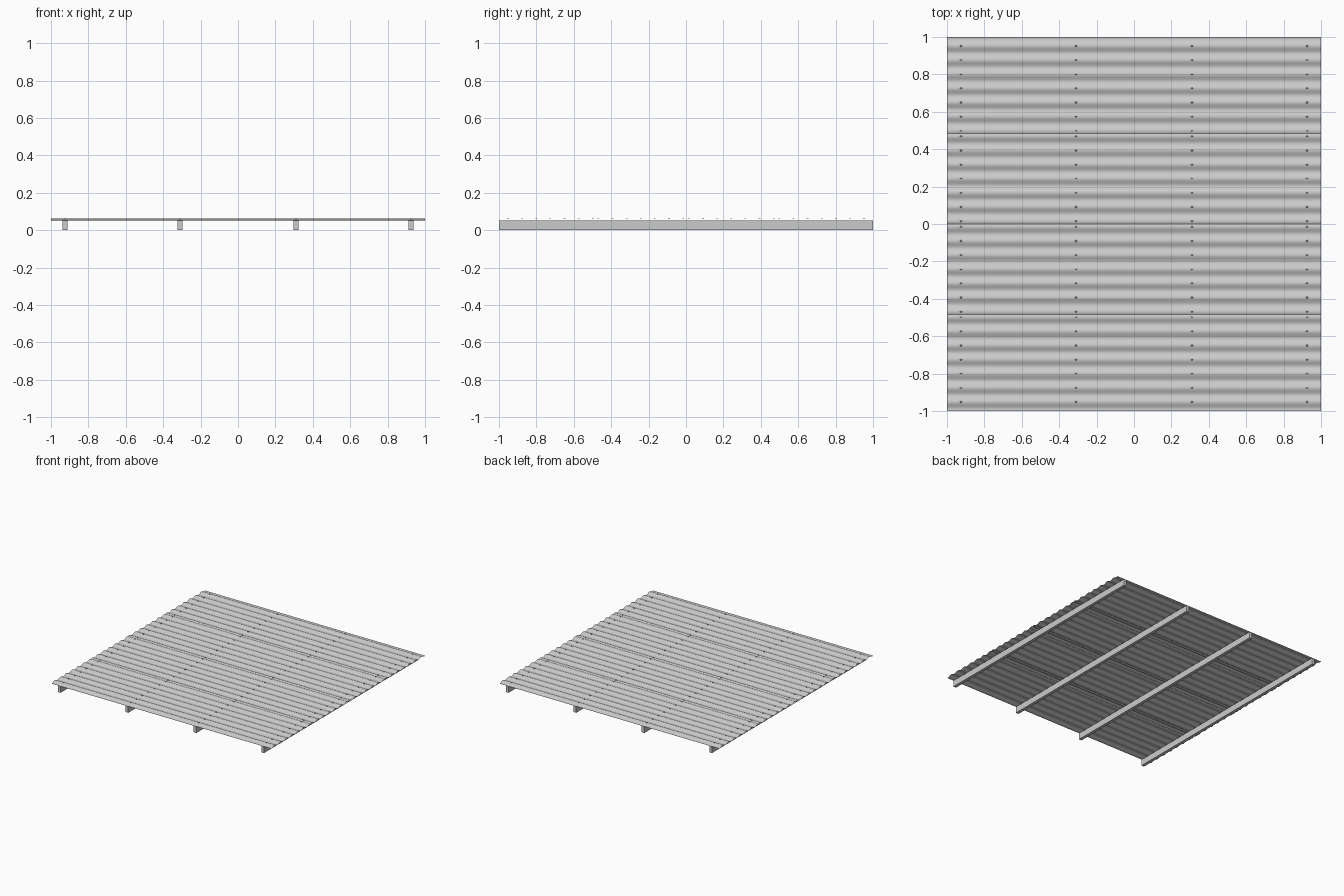
import bpy, bmesh, math

if "Cube" in bpy.data.objects:
    bpy.data.objects.remove(bpy.data.objects["Cube"])

PITCH = 0.0755      # corrugation spacing
AMP = 0.0055        # half wave height
MID = 0.0565        # wave centre height
WIDTH = 0.55        # sheet width
PURLIN_X = (-0.925, -0.31, 0.31, 0.925)
SHEET_Y = (-0.725, -0.242, 0.242, 0.725)


def finish(bm, name):
    mesh = bpy.data.meshes.new(name)
    bm.to_mesh(mesh)
    bm.free()
    ob = bpy.data.objects.new(name, mesh)
    bpy.context.collection.objects.link(ob)
    return ob


# Support beams running front to back
for i, x in enumerate(PURLIN_X):
    bm = bmesh.new()
    bmesh.ops.create_cube(bm, size=1)
    for v in bm.verts:
        v.co = (x + v.co.x * 0.025, v.co.y * 2, 0.0255 + v.co.z * 0.051)
    finish(bm, f"support_beam_{i + 1}")

# Overlapping corrugated sheets (thin open surfaces)
STEPS = 88
for i, yc in enumerate(SHEET_Y):
    bm = bmesh.new()
    rows = []
    for k in range(STEPS + 1):
        d = (k / STEPS - 0.5) * WIDTH
        z = MID + AMP * math.cos(2 * math.pi * d / PITCH)
        rows.append([bm.verts.new((x, yc + d, z)) for x in (-1, 1)])
    for a, b in zip(rows, rows[1:]):
        f = bm.faces.new((a[0], a[1], b[1], b[0]))
        f.smooth = True
    finish(bm, f"corrugated_sheet_{i + 1}")

# Screw heads on the crests above each beam
bm = bmesh.new()
for yc in SHEET_Y:
    for k in range(-3, 4):
        for x in PURLIN_X:
            r = bmesh.ops.create_cone(bm, cap_ends=True, segments=6,
                                      radius1=0.005, radius2=0.004, depth=0.004)
            bmesh.ops.translate(bm, verts=r["verts"],
                                vec=(x, yc + k * PITCH, MID + AMP + 0.0015))
finish(bm, "screw_heads")
